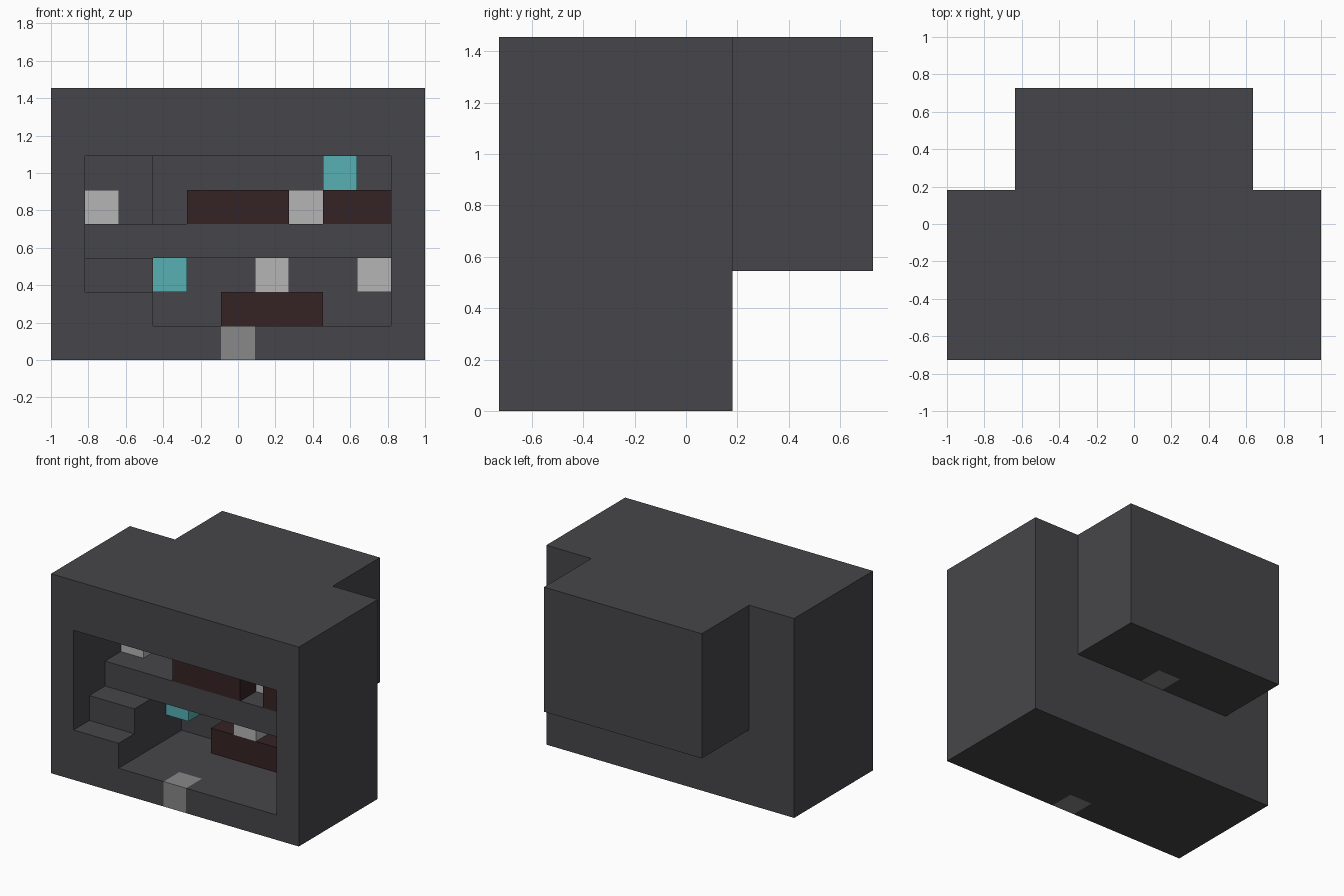
import bpy, bmesh
from itertools import product
from mathutils import Vector

cube = bpy.data.objects.get("Cube")
if cube:
    bpy.data.objects.remove(cube, do_unlink=True)

U = 2 / 11  # size of one building block
ORIGIN = Vector((-5.5, -4, 0))


def material(name, color):
    m = bpy.data.materials.new(name)
    m.use_nodes = True
    m.diffuse_color = (*color, 1)
    m.node_tree.nodes["Principled BSDF"].inputs["Base Color"].default_value = (*color, 1)
    return m


charcoal = material("charcoal stone", (0.062, 0.060, 0.067))
dark_wood = material("dark red wood", (0.036, 0.016, 0.018))
white = material("pale grey", (0.46, 0.46, 0.46))
grey = material("mid grey", (0.246, 0.246, 0.246))
cyan = material("cyan", (0.095, 0.434, 0.45))

grid = {}   # block position -> part name
parts = {}  # part name -> material


def fill(name, mat, low, high):
    """Fill a box of blocks with a part; later boxes replace earlier ones."""
    if mat:
        parts[name] = mat
    for cell in product(*(range(a, b) for a, b in zip(low, high))):
        if mat:
            grid[cell] = name
        else:
            grid.pop(cell, None)


def block(name, mat, x, y, z, width=1):
    fill(name, mat, (x, y, z), (x + width, y + 1, z + 1))


# Outer mass and the overhanging rear room
fill("house_shell", charcoal, (0, 0, 0), (11, 5, 8))
fill("house_shell", charcoal, (2, 5, 3), (9, 8, 8))

# Rooms hollowed out from the front
fill("rooms", None, (1, 0, 1), (10, 4, 6))
fill("rear_room", None, (3, 4, 4), (8, 7, 6))

# Upper floor and the stairs leading to it
fill("upper_floor", charcoal, (1, 2, 3), (10, 4, 4))
fill("stairs", charcoal, (1, 0, 1), (3, 4, 2))
fill("stairs", charcoal, (1, 1, 2), (3, 4, 3))

# Wooden furniture
block("lower_bench", dark_wood, 5, 3, 1, 3)
block("upper_bench", dark_wood, 4, 2, 4, 3)
block("upper_side_bench", dark_wood, 8, 2, 4, 2)

# Pale and cyan blocks on the walls and furniture
block("bench_block", white, 6, 3, 2)
block("lower_corner_block", white, 9, 3, 2)
block("upper_left_block", white, 1, 3, 4)
block("upper_right_block", white, 7, 3, 4)
block("lower_cyan_block", cyan, 3, 3, 2)
block("upper_cyan_block", cyan, 8, 3, 5)

# Grey blocks set flush into the floors
block("entrance_floor_block", grey, 5, 0, 0)
block("rear_floor_block", grey, 5, 5, 3)


def build(name, mat):
    """Skin the exposed sides of a part and merge them into large flat faces."""
    bm = bmesh.new()
    for cell in (c for c, part in grid.items() if part == name):
        center = Vector(cell) + Vector((0.5, 0.5, 0.5)) + ORIGIN
        for axis, sign in product(range(3), (-1, 1)):
            n = Vector((0, 0, 0))
            n[axis] = sign
            if tuple(int(a + b) for a, b in zip(cell, n)) in grid:
                continue
            u = Vector((n.y, n.z, n.x)) / 2
            v = n.cross(u)
            mid = center + n / 2
            corners = (mid - u - v, mid + u - v, mid + u + v, mid - u + v)
            bm.faces.new([bm.verts.new(p * U) for p in corners])
    bmesh.ops.remove_doubles(bm, verts=bm.verts[:], dist=0.001)
    bmesh.ops.dissolve_limit(bm, angle_limit=0.01, verts=bm.verts[:], edges=bm.edges[:])
    mesh = bpy.data.meshes.new(name)
    bm.to_mesh(mesh)
    bm.free()
    mesh.materials.append(mat)
    bpy.context.collection.objects.link(bpy.data.objects.new(name, mesh))


for part_name, part_material in parts.items():
    build(part_name, part_material)
